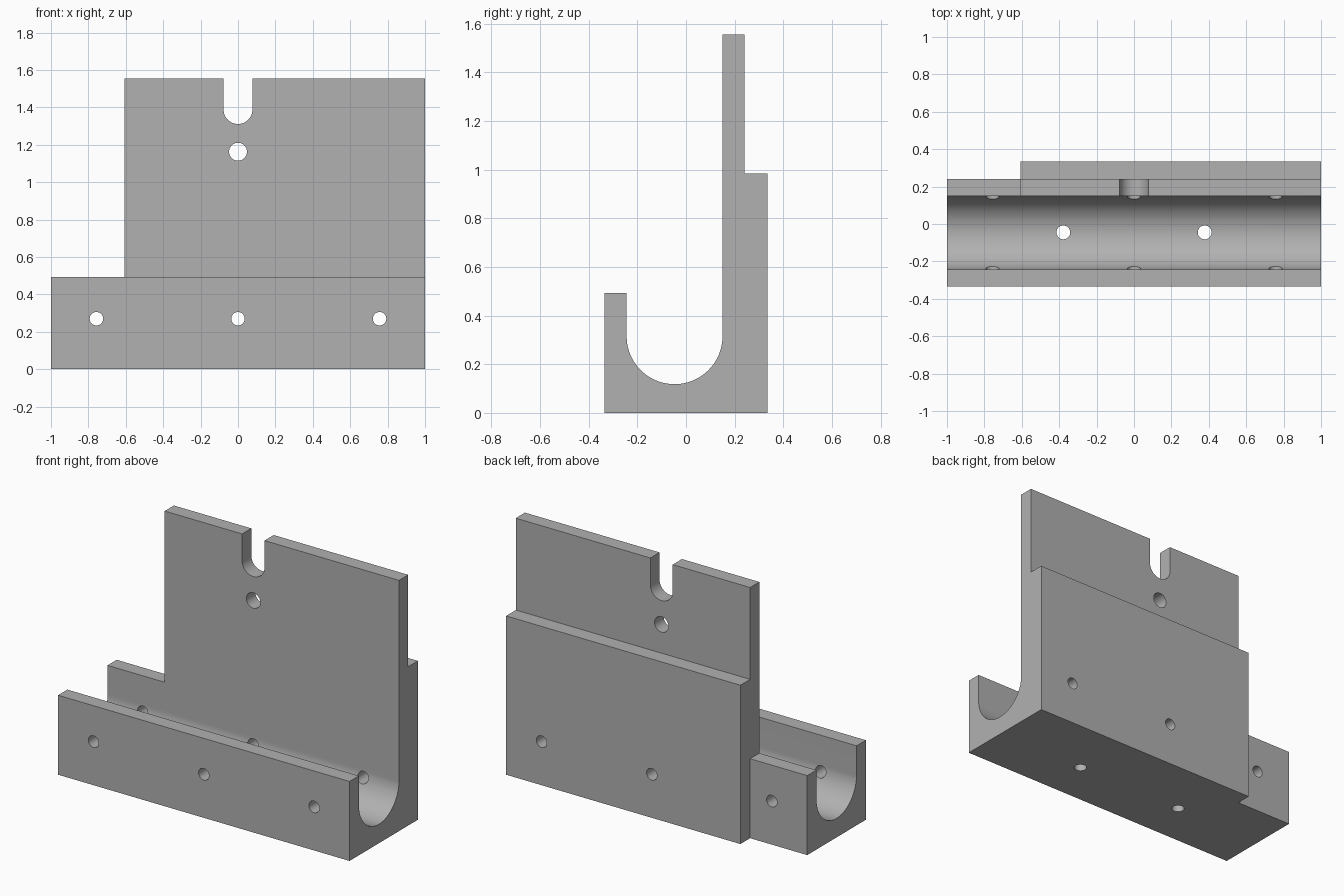
import bpy, bmesh
from math import sin, cos, pi, radians
from mathutils import Vector

cube = bpy.data.objects.get("Cube")
if cube:
    bpy.data.objects.remove(cube, do_unlink=True)

grey = bpy.data.materials.new("machined grey")
grey.use_nodes = True
COLOUR = (0.44, 0.44, 0.44, 1)
grey.diffuse_color = COLOUR
grey.node_tree.nodes["Principled BSDF"].inputs["Base Color"].default_value = COLOUR


def prism(name, points, axis, start, end):
    """Extrude a 2D outline along x (points are y, z), y (x, z) or z (x, y)."""
    place = {"x": lambda a, b, t: (t, a, b),
             "y": lambda a, b, t: (a, t, b),
             "z": lambda a, b, t: (a, b, t)}[axis]
    bm = bmesh.new()
    face = bm.faces.new([bm.verts.new(place(a, b, start)) for a, b in points])
    out = bmesh.ops.extrude_face_region(bm, geom=[face])
    moved = [g for g in out["geom"] if isinstance(g, bmesh.types.BMVert)]
    bmesh.ops.translate(bm, verts=moved, vec=Vector(place(0, 0, end - start)))
    bmesh.ops.recalc_face_normals(bm, faces=bm.faces)
    mesh = bpy.data.meshes.new(name)
    bm.to_mesh(mesh)
    bm.free()
    mesh.materials.append(grey)
    obj = bpy.data.objects.new(name, mesh)
    bpy.context.collection.objects.link(obj)
    return obj


def arc(cx, cy, r, start, sweep, steps):
    return [(cx + r * cos(start + sweep * i / steps),
             cy + r * sin(start + sweep * i / steps)) for i in range(steps + 1)]


def circle(cx, cy, r):
    return arc(cx, cy, r, 0, 2 * pi, 32)[:-1]


def box(x0, x1, z0, z1):
    return [(x0, z0), (x1, z0), (x1, z1), (x0, z1)]


# Stepped bracket section with a round-bottomed channel
BACK, PLATE_BACK, WALL, LIP = 0.335, 0.24, 0.15, -0.244
LIP_TOP, TOP, STEP_X = 0.493, 1.555, -0.608
channel = arc((WALL + LIP) / 2, 0.315, (WALL - LIP) / 2, 0, -pi, 40)
section = ([(-BACK, 0), (BACK, 0), (BACK, 0.985), (PLATE_BACK, 0.985),
            (PLATE_BACK, TOP), (WALL, TOP)] + channel
           + [(LIP, LIP_TOP), (-BACK, LIP_TOP)])
bracket = prism("channel_bracket", section, "x", -1, 1)

# Corner reliefs that leave the right end low and thin
cutters = [
    prism("upper_relief", box(-1.2, STEP_X, LIP_TOP, 2), "y", -1, 1),
    prism("rear_relief", box(-1.2, STEP_X, -1, 2), "y", PLATE_BACK, 1),
]

# Round-ended slot and the hole below it
slot = arc(0, 1.388, 0.077, 0, -pi, 24) + [(-0.077, 2), (0.077, 2)]
cutters += [prism("slot", slot, "y", -1, 1),
            prism("plate_hole", circle(0, 1.163, 0.048), "y", -1, 1)]

# Cross holes through both channel walls, and drain holes in the floor
for x in (-0.757, 0, 0.757):
    cutters.append(prism("cross_hole", circle(x, 0.27, 0.036), "y", -1, 1))
for x in (-0.378, 0.378):
    cutters.append(prism("floor_hole", circle(x, -0.045, 0.037), "z", -1, 0.25))

# Cut everything, then discard the cutters
bpy.context.view_layer.objects.active = bracket
for cutter in cutters:
    cutter.hide_render = True
    mod = bracket.modifiers.new(cutter.name, "BOOLEAN")
    mod.operation = "DIFFERENCE"
    mod.solver = "EXACT"
    mod.object = cutter
    bpy.ops.object.modifier_apply(modifier=mod.name)
    bpy.data.objects.remove(cutter, do_unlink=True)

# Smooth the curved walls, keep the flats flat
bpy.ops.object.select_all(action="DESELECT")
bracket.select_set(True)
bpy.ops.object.shade_smooth_by_angle(angle=radians(30))
weighted = bracket.modifiers.new("flat normals", "WEIGHTED_NORMAL")
weighted.keep_sharp = True
